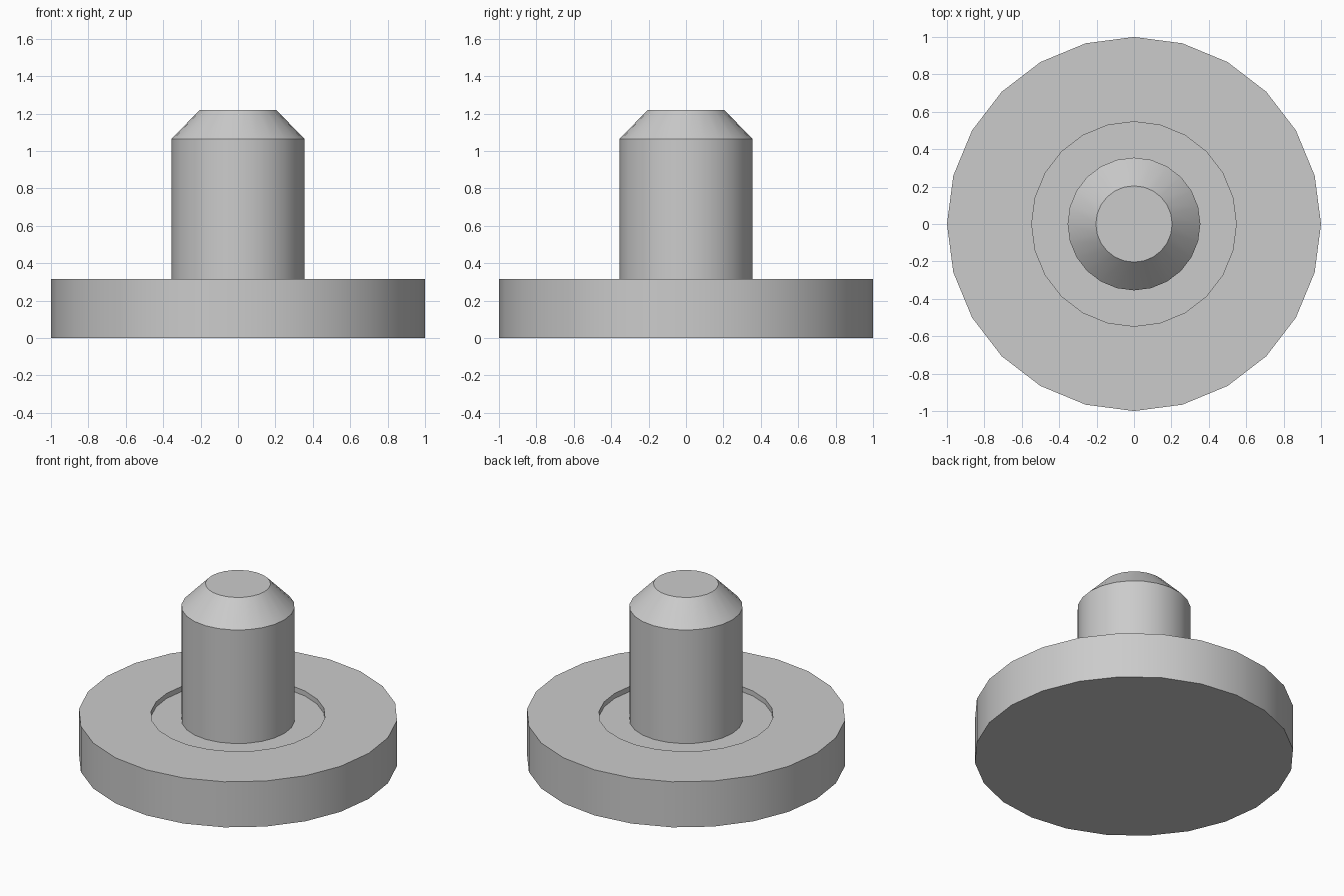
import bpy
import bmesh
import math

SIDES = 24

cube = bpy.data.objects.get("Cube")
if cube:
    bpy.data.objects.remove(cube, do_unlink=True)

# Single plain grey finish
grey = bpy.data.materials.new("plain_grey")
grey.use_nodes = True
colour = (0.6, 0.6, 0.6, 1)
grey.diffuse_color = colour
grey.node_tree.nodes["Principled BSDF"].inputs["Base Color"].default_value = colour


def lathe(name, profile, cap_first=False, cap_last=False):
    """Turn a (radius, height) profile around z, with optional flat end caps."""
    bm = bmesh.new()
    rings = []
    for radius, z in profile:
        angles = [math.tau * i / SIDES for i in range(SIDES)]
        rings.append([bm.verts.new((radius * math.cos(a), radius * math.sin(a), z))
                      for a in angles])
    for low, high in zip(rings, rings[1:]):
        for i in range(SIDES):
            j = (i + 1) % SIDES
            bm.faces.new((low[i], low[j], high[j], high[i]))
    if cap_first:
        bm.faces.new(rings[0][::-1])
    if cap_last:
        bm.faces.new(rings[-1])
    mesh = bpy.data.meshes.new(name)
    bm.to_mesh(mesh)
    bm.free()
    mesh.materials.append(grey)
    obj = bpy.data.objects.new(name, mesh)
    bpy.context.collection.objects.link(obj)
    bpy.ops.object.select_all(action="DESELECT")
    obj.select_set(True)
    bpy.context.view_layer.objects.active = obj
    bpy.ops.object.shade_smooth_by_angle(angle=math.radians(30))
    return obj


PIN_RADIUS = 0.355
FLOOR = 0.28

# Round base with a shallow recess around the pin
lathe("base_disc",
      [(1, 0), (1, 0.315), (0.547, 0.315), (0.547, FLOOR), (PIN_RADIUS, FLOOR)],
      cap_first=True)

# Upright pin with a chamfered tip
lathe("centre_pin",
      [(PIN_RADIUS, FLOOR), (PIN_RADIUS, 1.065), (0.204, 1.22)],
      cap_last=True)
